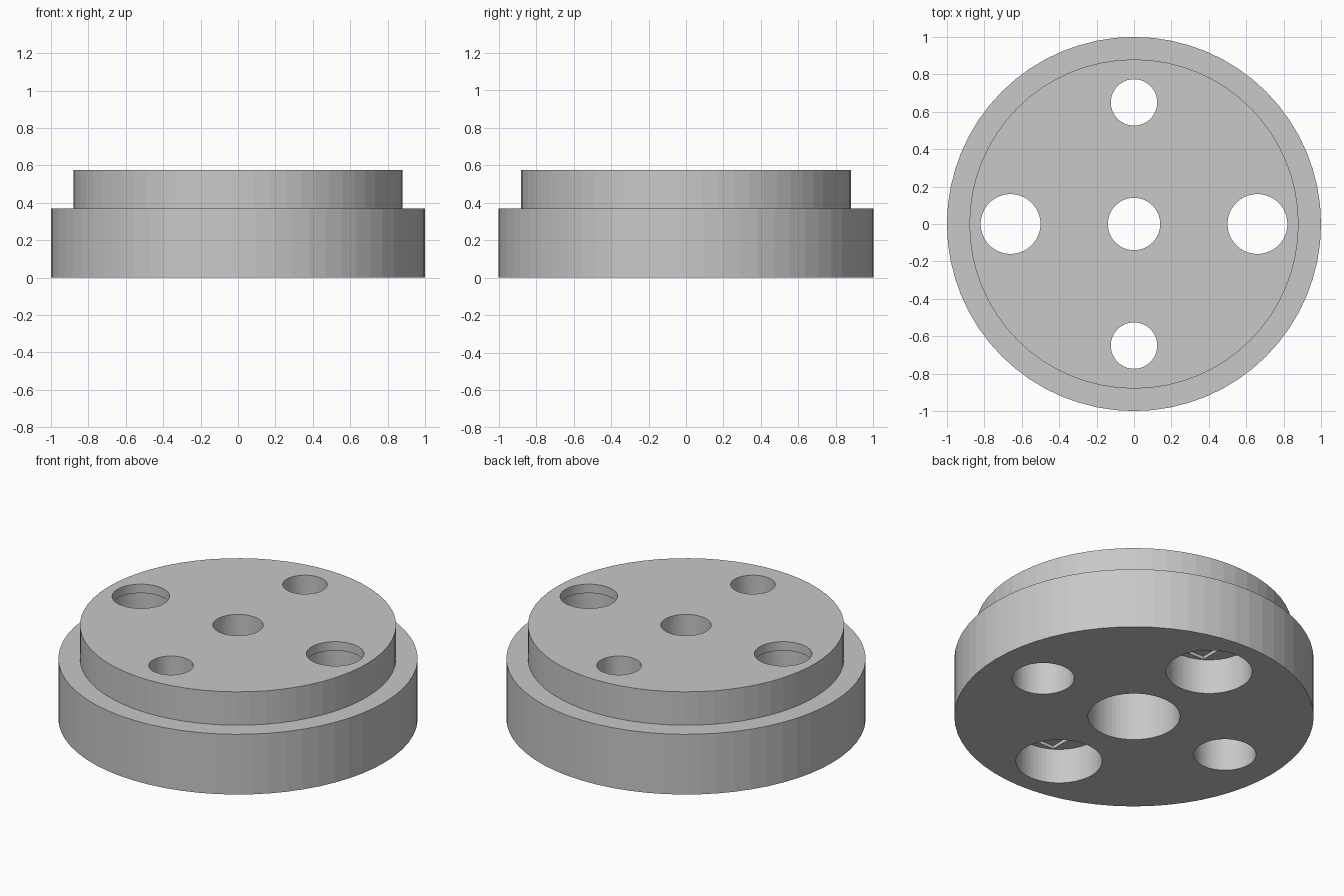
import bpy
import bmesh
from math import cos, sin, tau

SIDES = 64
TOP, STEP = 0.575, 0.37

cube = bpy.data.objects.get("Cube")
if cube:
    bpy.data.objects.remove(cube, do_unlink=True)

grey = bpy.data.materials.new("plain grey")
grey.use_nodes = True
colour = (0.58, 0.58, 0.58, 1)
grey.diffuse_color = colour
grey.node_tree.nodes["Principled BSDF"].inputs["Base Color"].default_value = colour


def solid(name, outline, levels):
    """Stack scaled copies of an outline at (scale, z) levels into a closed solid."""
    bm = bmesh.new()
    rings = [[bm.verts.new((x * s, y * s, z)) for x, y in outline] for s, z in levels]
    bm.faces.new(rings[0][::-1])
    bm.faces.new(rings[-1])
    for low, high in zip(rings, rings[1:]):
        for i in range(len(outline)):
            j = (i + 1) % len(outline)
            bm.faces.new((low[i], low[j], high[j], high[i]))
    bmesh.ops.recalc_face_normals(bm, faces=bm.faces)
    mesh = bpy.data.meshes.new(name)
    bm.to_mesh(mesh)
    bm.free()
    mesh.materials.append(grey)
    obj = bpy.data.objects.new(name, mesh)
    bpy.context.scene.collection.objects.link(obj)
    return obj


def circle(r):
    return [(r * cos(tau * i / SIDES), r * sin(tau * i / SIDES)) for i in range(SIDES)]


def rectangle(hx, hy):
    return [(-hx, -hy), (hx, -hy), (hx, hy), (-hx, hy)]


def cut(outline, x, y, bottom, top):
    """Subtract a straight prism from the body."""
    cutter = solid("cutter", outline, [(1, bottom), (1, top)])
    cutter.location = (x, y, 0)
    cutter.hide_render = True
    mod = body.modifiers.new("hole", "BOOLEAN")
    mod.operation = "DIFFERENCE"
    mod.solver = "EXACT"
    mod.object = cutter
    bpy.context.view_layer.update()
    graph = bpy.context.evaluated_depsgraph_get()
    result = bpy.data.meshes.new_from_object(body.evaluated_get(graph))
    body.modifiers.clear()
    body.data = result
    bpy.data.objects.remove(cutter, do_unlink=True)


# Round flange with a narrower raised boss
body = solid("stepped_disc", circle(1), [(1, 0), (1, STEP), (0.88, STEP), (0.88, TOP)])

# Central bore, wider from below
cut(circle(0.256), 0, 0, -0.1, STEP)
cut(circle(0.14), 0, 0, 0.2, 0.7)

for side in (-1, 1):
    # Large side holes with a thin lip at the top
    cut(circle(0.173), side * 0.66, 0, -0.1, 0.52)
    cut(circle(0.16), side * 0.66, 0, 0.3, 0.7)

    # Counterbored bolt holes with stepped bridging above the recess
    y = side * 0.65
    cut(circle(0.24), 0, y, -0.1, 0.215)
    cut(rectangle(0.126, 0.2), 0, y, 0.1, 0.235)
    cut(rectangle(0.126, 0.126), 0, y, 0.1, 0.255)
    cut(circle(0.124), 0, y, 0.1, 0.7)
